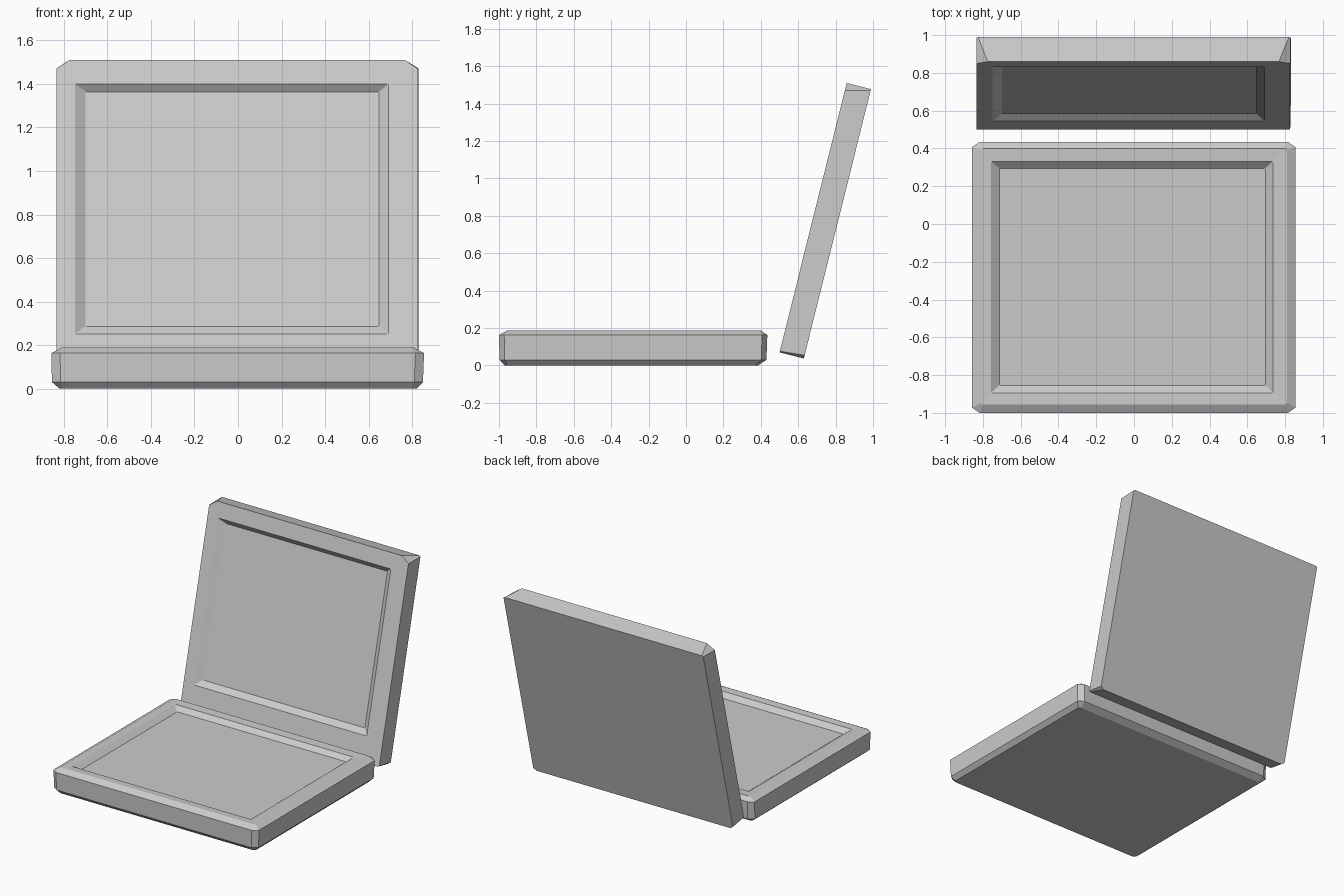
import bpy, bmesh, math

if "Cube" in bpy.data.objects:
    bpy.data.objects.remove(bpy.data.objects["Cube"])


def ring(bm, x0, x1, y0, y1, z, front=0.01, back=0.01):
    """Rectangle loop with clipped corners (front = low y, back = high y)."""
    f, b = front, back
    pts = [(x0 + f, y0), (x1 - f, y0), (x1, y0 + f * .7), (x1, y1 - b * .7),
           (x1 - b, y1), (x0 + b, y1), (x0, y1 - b * .7), (x0, y0 + f * .7)]
    return [bm.verts.new((x, y, z)) for x, y in pts]


def panel(name, rings, location=(0, 0, 0), tilt=0):
    """Skin the rings from the back plate, around the rim, into the recess."""
    bm = bmesh.new()
    loops = [ring(bm, *r) for r in rings]
    for a, b in zip(loops, loops[1:]):
        for i in range(8):
            j = (i + 1) % 8
            bm.faces.new((a[i], a[j], b[j], b[i]))
    bm.faces.new(loops[0][::-1])
    bm.faces.new(loops[-1])
    bmesh.ops.recalc_face_normals(bm, faces=bm.faces)
    mesh = bpy.data.meshes.new(name)
    bm.to_mesh(mesh)
    bm.free()
    ob = bpy.data.objects.new(name, mesh)
    ob.location = location
    ob.rotation_euler.x = tilt
    bpy.context.collection.objects.link(ob)
    return ob


# Base tray: chamfered underside, sides, bevelled rim, sunken floor
panel("base_tray", [
    (-0.82, 0.82, -0.97, 0.385, 0.0, 0.02, 0.02),
    (-0.855, 0.85, -0.997, 0.43, 0.03, 0.04, 0.04),
    (-0.858, 0.855, -1.0, 0.435, 0.163, 0.04, 0.04),
    (-0.81, 0.81, -0.955, 0.40, 0.188, 0.01, 0.01),
    (-0.757, 0.735, -0.895, 0.33, 0.185, 0.004, 0.004),
    (-0.713, 0.695, -0.855, 0.295, 0.153, 0.004, 0.004),
])

# Lid: leaning back, square back edges, clipped front corners, sunken panel
panel("lid", [
    (-0.835, 0.83, 0.0, 1.484, -0.134, 0.025, 0.01),
    (-0.835, 0.827, 0.0, 1.484, 0.0, 0.01, 0.06),
    (-0.75, 0.692, 0.186, 1.371, 0.0, 0.004, 0.004),
    (-0.70, 0.648, 0.229, 1.34, -0.031, 0.004, 0.004),
], location=(0, 0.5, 0.07), tilt=math.radians(76))
